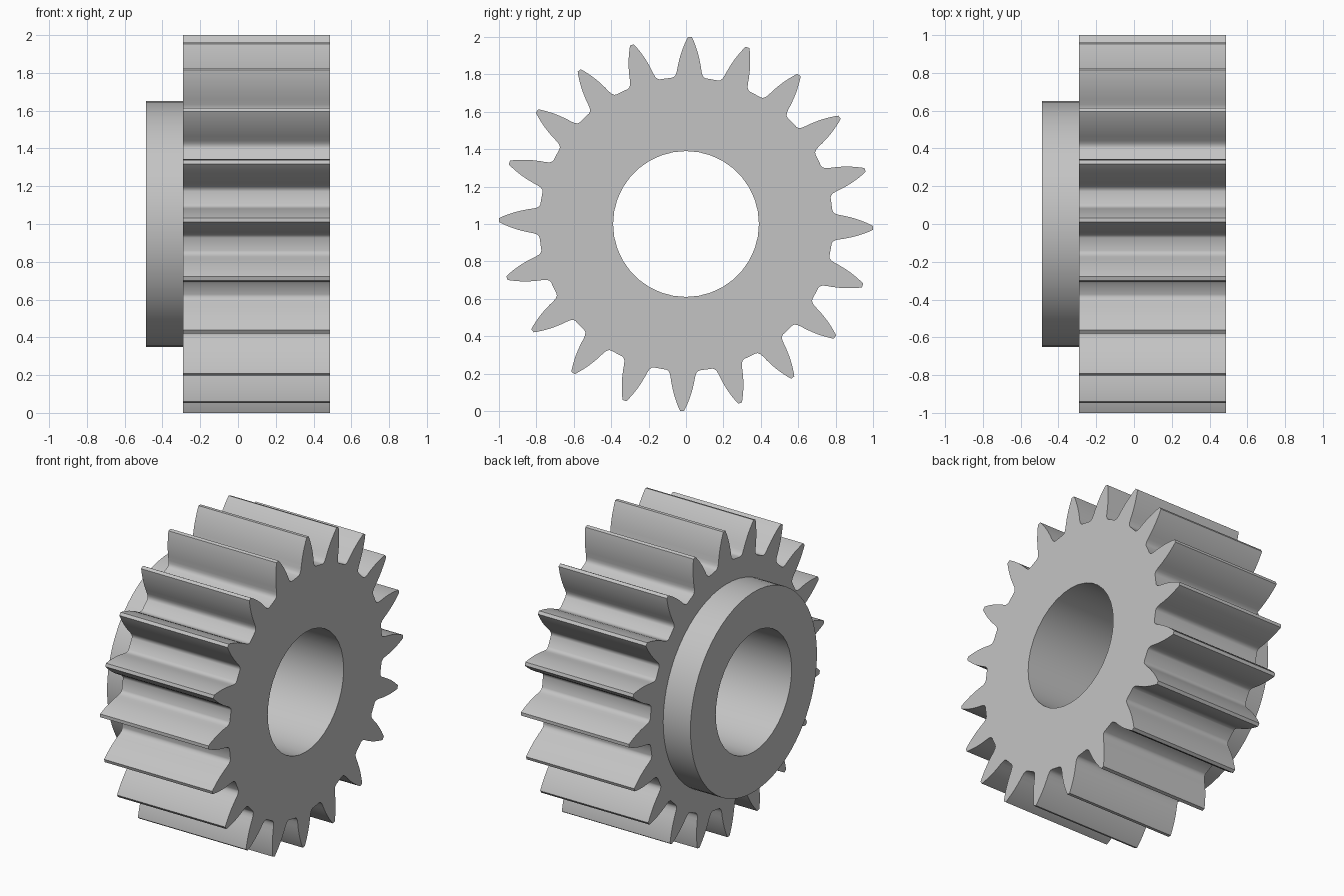
import bpy
import bmesh
from math import sin, cos, radians, tau

cube = bpy.data.objects.get("Cube")
if cube:
    bpy.data.objects.remove(cube, do_unlink=True)

TEETH = 20
PITCH = 360 / TEETH
TILT = 1.2
BORE_RADIUS = 0.39
HUB_RADIUS = 0.65
BACK, SHOULDER, FACE = -0.487, -0.291, 0.487

# Half a tooth, from root to tip: radius, half angle in degrees
HALF_TOOTH = [(0.786, 6.5), (0.79, 5.75), (0.802, 5.05), (0.82, 4.6),
              (0.85, 4.1), (0.885, 3.45), (0.92, 2.7), (0.955, 1.85),
              (0.985, 1.05), (1.0, 0.6)]

grey = bpy.data.materials.new("light grey metal")
grey.use_nodes = True
colour = (0.55, 0.55, 0.55, 1)
grey.diffuse_color = colour
grey.node_tree.nodes["Principled BSDF"].inputs["Base Color"].default_value = colour


def circle(radius, sides):
    return [(radius * sin(tau * i / sides), radius * cos(tau * i / sides))
            for i in range(sides)]


def gear_outline():
    rising = [(r, -a) for r, a in HALF_TOOTH]
    falling = [(r, a) for r, a in reversed(HALF_TOOTH)]
    outline = []
    for i in range(TEETH):
        for r, a in rising + falling:
            angle = radians(TILT + i * PITCH + a)
            outline.append((r * sin(angle), r * cos(angle)))
    return outline


def bored_solid(name, outline, bore, x_start, x_end):
    """Extrude an outline with a round hole along x."""
    bm = bmesh.new()
    edges = []
    for loop in (outline, bore):
        verts = [bm.verts.new((x_start, y, z + 1)) for y, z in loop]
        edges += [bm.edges.new((v, verts[i - 1])) for i, v in enumerate(verts)]
    bmesh.ops.triangle_fill(bm, edges=edges, use_beauty=True)
    cap = bm.faces[:]
    moved = bmesh.ops.extrude_face_region(bm, geom=cap, use_keep_orig=True)
    new_verts = [g for g in moved["geom"] if isinstance(g, bmesh.types.BMVert)]
    bmesh.ops.translate(bm, verts=new_verts, vec=(x_end - x_start, 0, 0))
    bmesh.ops.recalc_face_normals(bm, faces=bm.faces[:])

    mesh = bpy.data.meshes.new(name)
    bm.to_mesh(mesh)
    bm.free()
    mesh.materials.append(grey)
    obj = bpy.data.objects.new(name, mesh)
    bpy.context.collection.objects.link(obj)
    bpy.ops.object.select_all(action="DESELECT")
    obj.select_set(True)
    bpy.context.view_layer.objects.active = obj
    bpy.ops.object.shade_smooth_by_angle(angle=radians(30))
    return obj


# Toothed wheel and the plain collar beside it share one bore
bore = circle(BORE_RADIUS, 36)
bored_solid("toothed_wheel", gear_outline(), bore, SHOULDER, FACE)
bored_solid("hub_collar", circle(HUB_RADIUS, 60), bore, BACK, SHOULDER)
